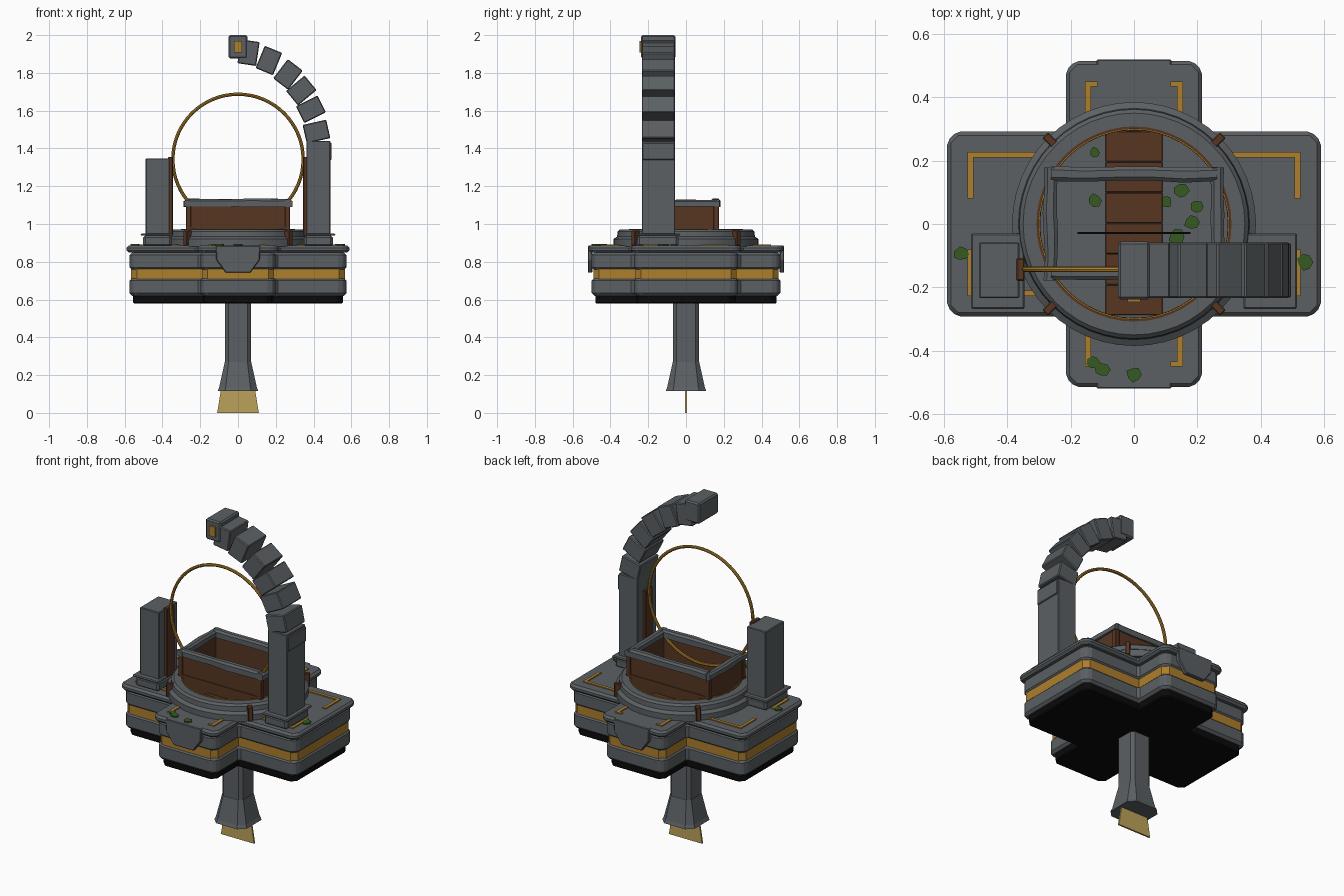
import bpy, bmesh, math, random
from math import sin, cos, pi, radians
from mathutils import Matrix, Vector

old = bpy.data.objects.get("Cube")
if old:
    bpy.data.objects.remove(old)
random.seed(4)

def material(name, rgb):
    m = bpy.data.materials.new(name)
    m.use_nodes = True
    m.diffuse_color = (*rgb, 1)
    m.node_tree.nodes["Principled BSDF"].inputs["Base Color"].default_value = (*rgb, 1)
    return m

STONE = material("slate stone", (0.105, 0.117, 0.126))
GOLD = material("aged gold", (0.42, 0.21, 0.025))
PALE = material("pale brass", (0.5, 0.36, 0.1))
WOOD = material("dark wood", (0.095, 0.037, 0.016))
BLACK = material("soot black", (0.003, 0.003, 0.003))
MOSS = material("moss green", (0.035, 0.1, 0.015))

def finish(name, bm, mat, bevel=0.0, smooth=False):
    bmesh.ops.recalc_face_normals(bm, faces=bm.faces)
    me = bpy.data.meshes.new(name)
    bm.to_mesh(me)
    bm.free()
    me.materials.append(mat)
    ob = bpy.data.objects.new(name, me)
    bpy.context.collection.objects.link(ob)
    if bevel:
        mod = ob.modifiers.new("bevel", "BEVEL")
        mod.width, mod.segments = bevel, 1
    if smooth:
        bpy.ops.object.select_all(action="DESELECT")
        ob.select_set(True)
        bpy.context.view_layer.objects.active = ob
        bpy.ops.object.shade_smooth_by_angle(angle=radians(35))
    return ob

def box(name, lo, hi, mat, bevel=0.0, turn=None):
    """Box between two corners, optionally rotated about its own centre."""
    lo, hi = Vector(lo), Vector(hi)
    bm = bmesh.new()
    bmesh.ops.create_cube(bm, size=1, matrix=Matrix.Diagonal((*(hi - lo), 1)))
    if turn:
        bmesh.ops.rotate(bm, verts=bm.verts, matrix=turn)
    bmesh.ops.translate(bm, verts=bm.verts, vec=(lo + hi) / 2)
    return finish(name, bm, mat, bevel)

def prism(name, pts, z0, z1, mat, bevel=0.0, place=None):
    """Extrude an outline in x and y from z0 to z1."""
    bm = bmesh.new()
    face = bm.faces.new([bm.verts.new((x, y, z0)) for x, y in pts])
    ext = bmesh.ops.extrude_face_region(bm, geom=[face])
    top = [g for g in ext["geom"] if isinstance(g, bmesh.types.BMVert)]
    bmesh.ops.translate(bm, verts=top, vec=(0, 0, z1 - z0))
    if place:
        bmesh.ops.transform(bm, verts=bm.verts, matrix=place)
    return finish(name, bm, mat, bevel)

def loft(name, sections, mat, caps=True, smooth=False):
    """Join equal rings of points into one skin."""
    bm = bmesh.new()
    rings = [[bm.verts.new(p) for p in s] for s in sections]
    n = len(rings[0])
    pairs = list(zip(rings, rings[1:])) + ([] if caps else [(rings[-1], rings[0])])
    for a, b in pairs:
        for i in range(n):
            bm.faces.new((a[i], a[(i + 1) % n], b[(i + 1) % n], b[i]))
    if caps:
        bm.faces.new(rings[0])
        bm.faces.new(rings[-1])
    return finish(name, bm, mat, smooth=smooth)

def lathe(name, profile, mat, n=48, caps=False):
    rings = [[(r * cos(2 * pi * i / n), r * sin(2 * pi * i / n), z) for i in range(n)]
             for r, z in profile]
    return loft(name, rings, mat, caps, smooth=True)

def cross(inset, c=0.03):
    """Plus-shaped outline with chamfered outer corners."""
    X, Y, w, h = (v - inset for v in (0.59, 0.515, 0.215, 0.292))
    q = [(X, h - c), (X - c, h), (w, h), (w, Y - c), (w - c, Y)]
    q += [(-x, y) for x, y in reversed(q)]
    return q + [(-x, -y) for x, y in q]

def octagon(r, c, z):
    q = [(r, c), (c, r), (-c, r), (-r, c), (-r, -c), (-c, -r), (c, -r), (r, -c)]
    return [(x, y, z) for x, y in q]

# Plus-shaped base in stacked courses
for name, inset, z0, z1, mat, bev in (
        ("base_underside", 0.035, 0.578, 0.63, BLACK, 0.006),
        ("base_lower_course", 0.016, 0.62, 0.715, STONE, 0.014),
        ("base_gold_band", 0.024, 0.7, 0.77, GOLD, 0),
        ("base_upper_course", 0.016, 0.757, 0.85, STONE, 0.014),
        ("base_cap", 0.0, 0.848, 0.886, STONE, 0.012)):
    prism(name, cross(inset), z0, z1, mat, bev)

# Shields hanging over the front and back arms
shield = [(-0.118, 0.886), (0.118, 0.886), (0.115, 0.81), (0.065, 0.742),
          (-0.065, 0.742), (-0.115, 0.81)]
for name, y in (("front_shield", -0.495), ("back_shield", 0.52)):
    prism(name, shield, 0, 0.025, STONE, 0.004,
          Matrix.Translation((0, y, 0)) @ Matrix.Rotation(pi / 2, 4, "X"))

# Hanging column, flared foot and brass blade
loft("hanging_column", [octagon(0.068, 0.05, 0.27), octagon(0.068, 0.05, 0.6)], STONE)
loft("column_foot", [octagon(0.108, 0.07, 0.115), octagon(0.1, 0.065, 0.135),
                     octagon(0.07, 0.05, 0.27)], STONE)
prism("brass_blade", [(-0.11, 0), (0.11, 0), (0.09, 0.125), (-0.09, 0.125)],
      -0.005, 0.005, PALE, 0, Matrix.Rotation(pi / 2, 4, "X"))

# Round platform, its lining and the sunken floor
lathe("round_platform", [(0.385, 0.88), (0.385, 0.92), (0.365, 0.933), (0.362, 0.96),
                         (0.35, 0.972), (0.308, 0.972), (0.308, 0.88)], STONE)
lathe("platform_lining", [(0.312, 0.89), (0.312, 0.968), (0.296, 0.968), (0.296, 0.89)], WOOD)
lathe("lining_gold_edge", [(0.302, 0.966), (0.302, 0.974), (0.297, 0.974), (0.297, 0.966)], GOLD)
lathe("well_floor", [(0.3, 0.88), (0.3, 0.903)], STONE, caps=True)
for i in range(6):
    y = -0.288 + i * 0.097
    box("floor_plank", (-0.09, y, 0.9), (0.09, y + 0.096, 0.916), WOOD, 0.002)
box("floor_slot", (-0.178, -0.031, 0.916), (0.178, -0.025, 0.921), BLACK)
for i in range(4):
    a = pi / 4 + i * pi / 2
    x, y = 0.375 * cos(a), 0.375 * sin(a)
    box("platform_clamp", (x - 0.022, y - 0.013, 0.885), (x + 0.022, y + 0.013, 0.965),
        WOOD, 0.003, Matrix.Rotation(a, 3, "Z"))

# Open wooden trough
for s in (-1, 1):
    box("trough_long_wall", (-0.27, s * 0.158 - 0.011, 0.9), (0.27, s * 0.158 + 0.011, 1.1), WOOD)
    box("trough_end_wall", (s * 0.259 - 0.011, -0.165, 0.9), (s * 0.259 + 0.011, 0.165, 1.1), WOOD)
    box("trough_foot_rail", (-0.276, s * 0.17 - 0.004, 0.96), (0.276, s * 0.17 + 0.004, 0.985), WOOD)
    for t in (-1, 1):
        x, y = s * 0.262, t * 0.16
        box("trough_corner_post", (x - 0.014, y - 0.014, 0.9), (x + 0.014, y + 0.014, 1.1), WOOD, 0.003)

def rough_beam(name, a, b, w, h):
    """Worn stone beam with slightly wandering sections."""
    a, b = Vector(a), Vector(b)
    side = (b - a).normalized().cross(Vector((0, 0, 1)))
    rings = []
    for i in range(6):
        p = a.lerp(b, i / 5)
        k, d = random.uniform(0.85, 1.1), random.uniform(-0.003, 0.003)
        rings.append([p + side * (u * w * k + d) + Vector((0, 0, v * h * k)) for u, v in
                      ((-.5, -.5), (.5, -.5), (.5, .25), (.25, .5), (-.25, .5), (-.5, .25))])
    loft(name, rings, STONE)

for s in (-1, 1):
    rough_beam("trough_long_rim", (-0.262, s * 0.157, 1.112), (0.262, s * 0.157, 1.112), 0.045, 0.042)
    rough_beam("trough_end_rim", (s * 0.264, -0.178, 1.11), (s * 0.264, 0.178, 1.11), 0.043, 0.036)

# Pillars on stepped plinths, with wooden ring holders
for side, s, top in (("right", -1, 1.348), ("left", 1, 1.44)):
    def span(x0, x1, y0, y1, z0, z1):
        return (min(s * x0, s * x1), y0, z0), (max(s * x0, s * x1), y1, z1)
    box(side + "_plinth", *span(0.35, 0.503, -0.258, -0.04, 0.88, 0.94), STONE, 0.012)
    box(side + "_plinth_lip", *span(0.345, 0.515, -0.268, -0.03, 0.938, 0.95), STONE, 0.005)
    box(side + "_pillar", *span(0.362, 0.489, -0.234, -0.058, 0.94, top), STONE, 0.004)
    box(side + "_ring_holder", *span(0.345, 0.371, -0.18, -0.108, 0.94, 1.355), WOOD, 0.004)
box("pillar_outer_step", (0.48, -0.232, 1.34), (0.496, -0.06, 1.43), STONE, 0.004)

# Curved arm of separate stone blocks
for i, deg in enumerate((8, 22, 35, 48, 63, 77)):
    a = radians(deg)
    x, z = -0.05 + 0.47 * cos(a), 1.42 + 0.5 * sin(a)
    box(f"arm_block_{i + 1}", (x - 0.064, -0.234, z - 0.05), (x + 0.064, -0.058, z + 0.05),
        STONE, 0.005, Matrix.Rotation(-a - 0.08, 3, "Y"))
box("arm_head", (-0.05, -0.238, 1.877), (0.05, -0.055, 2.0), STONE, 0.008)
box("arm_head_inlay", (-0.021, -0.247, 1.908), (0.021, -0.236, 1.968), GOLD)

# Upright gold hoop between the pillars
bpy.ops.mesh.primitive_torus_add(major_radius=0.345, minor_radius=0.009, major_segments=64,
                                 minor_segments=8, location=(0, -0.143, 1.342),
                                 rotation=(pi / 2, 0, 0))
hoop = bpy.context.object
hoop.name = "gold_hoop"
hoop.data.materials.append(GOLD)
bpy.ops.object.shade_smooth_by_angle(angle=radians(40))

# Gold corner inlays on the four arms
for sx in (-1, 1):
    for sy in (-1, 1):
        for x0, x1, y0, y1 in ((0.31, 0.525, 0.21, 0.228), (0.507, 0.525, 0.08, 0.212),
                               (0.135, 0.155, 0.34, 0.45), (0.115, 0.137, 0.434, 0.45)):
            box("corner_inlay", (min(sx * x0, sx * x1), min(sy * y0, sy * y1), 0.882),
                (max(sx * x0, sx * x1), max(sy * y0, sy * y1), 0.892), GOLD)

# Moss tufts on the floor and the base
for z, spots in ((0.902, ((-.125, .225), (-.125, .075), (.15, .105), (.185, .005),
                          (.2, .055), (.1, .07), (.135, -.04))),
                 (0.885, ((-.545, -.095), (.54, -.12), (-.1, -.46), (0, -.475), (-.13, -.437)))):
    for x, y in spots:
        r = random.uniform(0.017, 0.027)
        pts = [(x + r * random.uniform(.75, 1.1) * cos(k * pi / 3.5),
                y + r * random.uniform(.75, 1.1) * sin(k * pi / 3.5)) for k in range(7)]
        prism("moss_tuft", pts, z, z + 0.008, MOSS)
